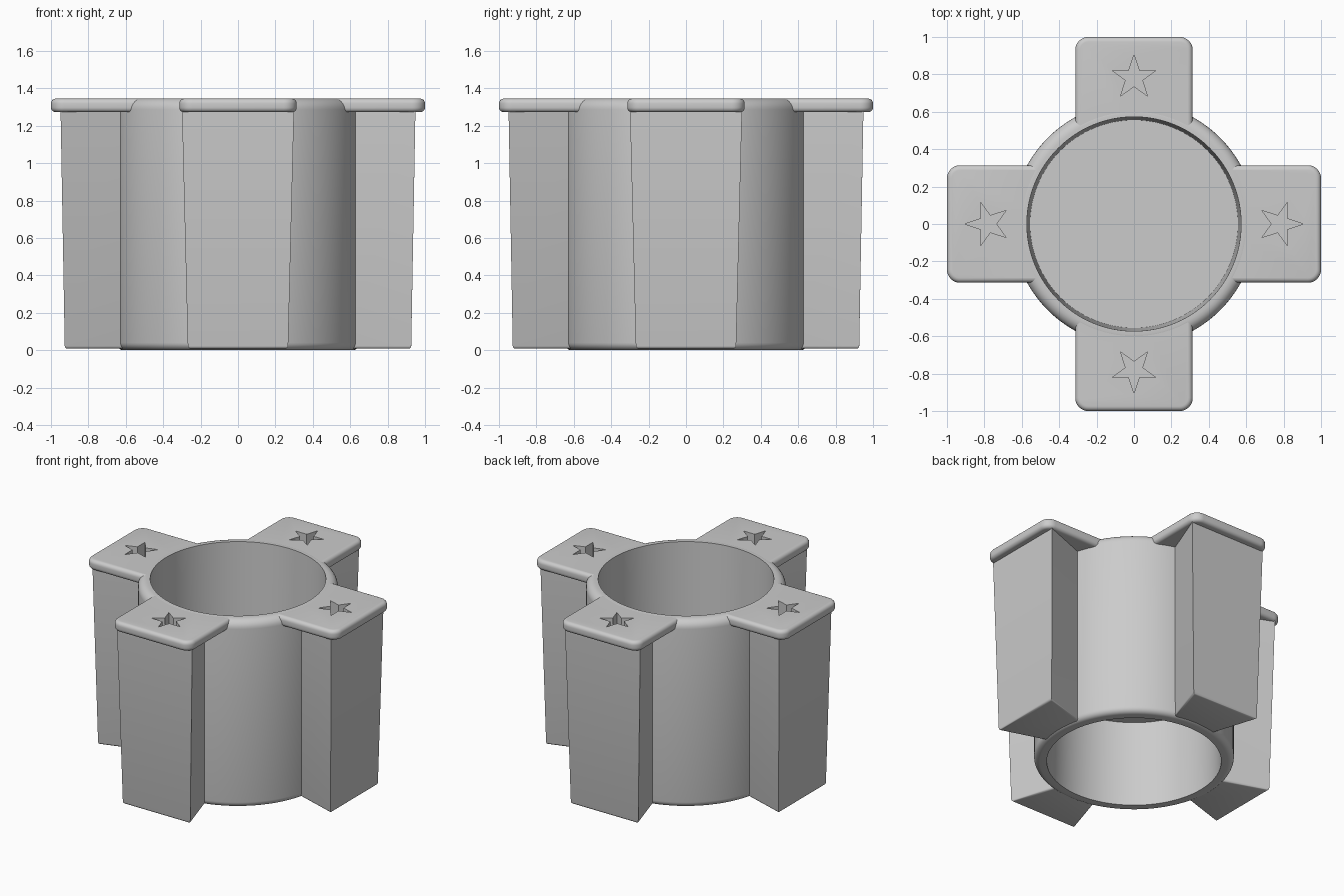
import bpy, bmesh, math
from mathutils import Matrix

if "Cube" in bpy.data.objects:
    bpy.data.objects.remove(bpy.data.objects["Cube"], do_unlink=True)

TOP = 1.346
grey = bpy.data.materials.new("plain grey")
grey.use_nodes = True
grey.diffuse_color = (0.6, 0.6, 0.6, 1)
grey.node_tree.nodes["Principled BSDF"].inputs["Base Color"].default_value = (0.6, 0.6, 0.6, 1)


def make(name, bm):
    bmesh.ops.recalc_face_normals(bm, faces=bm.faces)
    mesh = bpy.data.meshes.new(name)
    bm.to_mesh(mesh)
    bm.free()
    mesh.materials.append(grey)
    ob = bpy.data.objects.new(name, mesh)
    bpy.context.collection.objects.link(ob)
    return ob


def activate(ob):
    bpy.ops.object.select_all(action='DESELECT')
    ob.select_set(True)
    bpy.context.view_layer.objects.active = ob


def smooth(ob):
    activate(ob)
    bpy.ops.object.shade_smooth_by_angle(angle=math.radians(35))


def cut(ob, cutter):
    mod = ob.modifiers.new("cut", 'BOOLEAN')
    mod.operation, mod.solver, mod.object = 'DIFFERENCE', 'EXACT', cutter
    activate(ob)
    bpy.ops.object.modifier_apply(modifier=mod.name)


def block(low, high, inner_x, inner_y):
    """Box on the -y side; low and high are (half width, outer reach, z)."""
    bm = bmesh.new()
    rings = []
    for x, out, z in (low, high):
        rings.append([bm.verts.new(p) for p in
                      ((-x, -out, z), (x, -out, z),
                       (inner_x, -inner_y, z), (-inner_x, -inner_y, z))])
    bm.faces.new(rings[0])
    bm.faces.new(rings[1])
    for i in range(4):
        j = (i + 1) % 4
        bm.faces.new((rings[0][i], rings[0][j], rings[1][j], rings[1][i]))
    bmesh.ops.recalc_face_normals(bm, faces=bm.faces)
    return bm


def bevel(bm, edges, size, segments):
    bmesh.ops.bevel(bm, geom=edges, offset=size, segments=segments,
                    profile=0.5, affect='EDGES')


def corner(cx, cz, r, start):
    """Quarter-circle rounding of the tube profile."""
    return [(cx + r * math.cos(math.radians(start + a)), cz + r * math.sin(math.radians(start + a)))
            for a in range(0, 91, 15)]


# Tube: lathed wall with rounded outer rims and a divider halfway up
profile = [(0, 0.615), (0.558, 0.615), (0.569, 0)]
profile += corner(0.612, 0.04, 0.04, 270)
profile += corner(0.592, TOP - 0.06, 0.06, 0)
profile += [(0.573, TOP), (0.556, 0.69), (0, 0.69)]
bm = bmesh.new()
verts = [bm.verts.new((r, 0, z)) for r, z in profile]
edges = [bm.edges.new(pair) for pair in zip(verts, verts[1:])]
bmesh.ops.spin(bm, geom=verts + edges, cent=(0, 0, 0), axis=(0, 0, 1),
               angle=math.tau, steps=96, use_duplicate=False)
bmesh.ops.remove_doubles(bm, verts=bm.verts, dist=0.0005)
smooth(make("tube", bm))

# Arm: narrows toward the tube and toward its softened foot
bm = block((0.268, 0.926, 0.008), (0.30, 0.949, 1.30), 0.165, 0.6)
bevel(bm, [e for e in bm.edges if all(v.co.z < 0.1 for v in e.verts)], 0.015, 3)
arm = make("arm_front", bm)

# Cap plate with rounded corners and rounded rims
bm = block((0.314, 1.0, 1.272), (0.314, 1.0, TOP - 0.001), 0.314, 0.45)
bevel(bm, [e for e in bm.edges if all(v.co.y < -0.9 for v in e.verts)
           and abs(e.verts[0].co.z - e.verts[1].co.z) > 0.01], 0.07, 8)
bevel(bm, [e for e in bm.edges if abs(e.verts[0].co.z - e.verts[1].co.z) < 0.001
           and any(v.co.y < -0.5 for v in e.verts)], 0.026, 5)
cap = make("cap_front", bm)

# Star-shaped recess pointing outward
bm = bmesh.new()
ring = []
for i in range(10):
    r = 0.122 if i % 2 == 0 else 0.047
    a = -math.pi / 2 + i * math.pi / 5
    ring.append(bm.verts.new((r * math.cos(a), -0.783 + r * math.sin(a), TOP - 0.1)))
face = bm.faces.new(ring)
ext = bmesh.ops.extrude_face_region(bm, geom=[face])
bmesh.ops.translate(bm, vec=(0, 0, 0.2),
                    verts=[v for v in ext["geom"] if isinstance(v, bmesh.types.BMVert)])
star = make("star_cutter", bm)

# Bore that trims the inner end of the cap
bm = bmesh.new()
bmesh.ops.create_cone(bm, cap_ends=True, segments=96, radius1=0.576, radius2=0.576,
                      depth=1, matrix=Matrix.Translation((0, 0, TOP)))
bore = make("bore_cutter", bm)

cut(cap, bore)
for part in (arm, cap):
    cut(part, star)
    smooth(part)
for cutter in (star, bore):
    bpy.data.objects.remove(cutter, do_unlink=True)

# Repeat arm and cap around the tube
for turn, side in enumerate(("left", "back", "right"), 1):
    for part, name in ((arm, "arm_"), (cap, "cap_")):
        copy = part.copy()
        copy.name = name + side
        copy.rotation_euler.z = turn * math.pi / 2
        bpy.context.collection.objects.link(copy)
